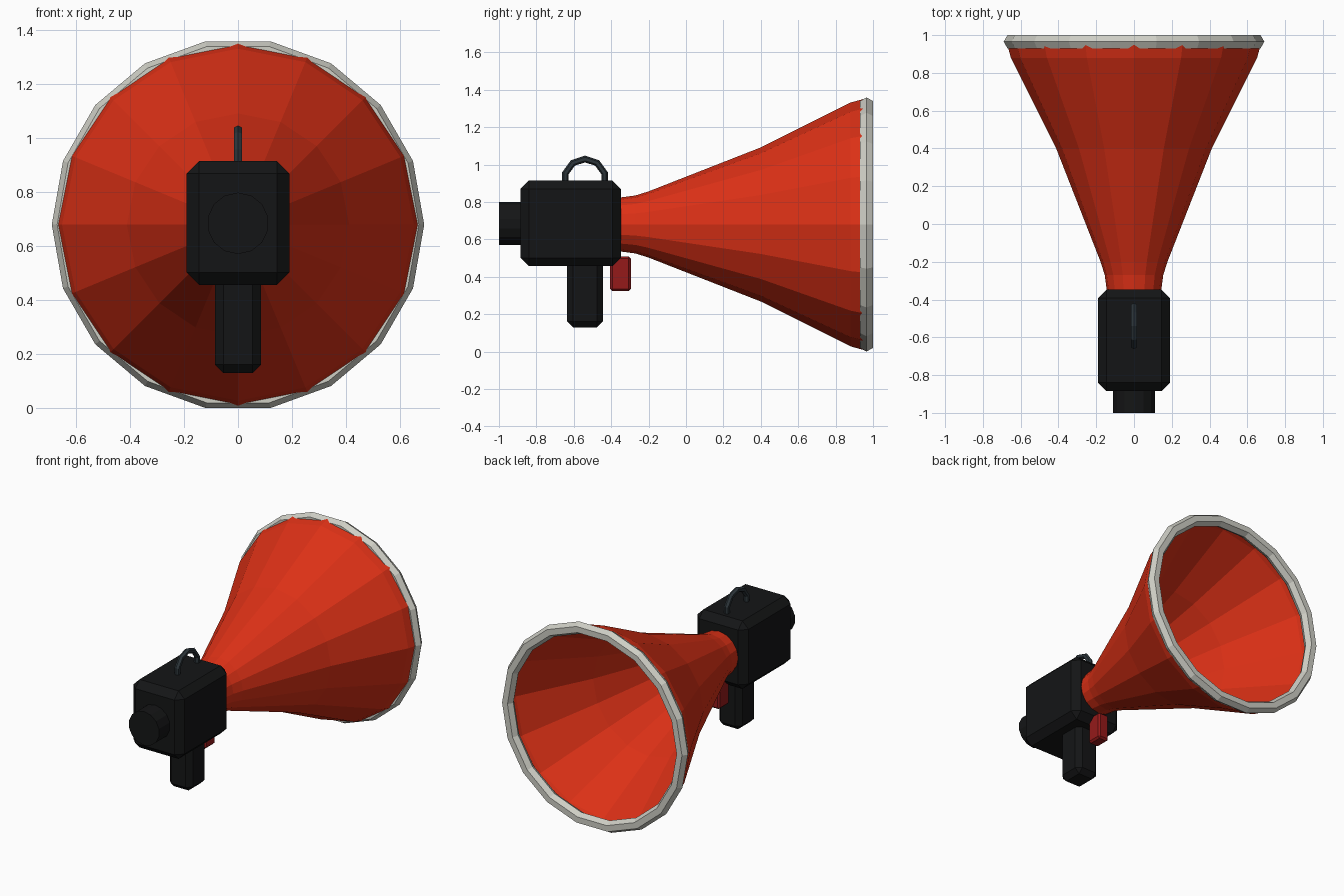
import bpy, bmesh
from math import pi, sin, cos

if "Cube" in bpy.data.objects:
    bpy.data.objects.remove(bpy.data.objects["Cube"])

AXIS_Z = 0.68  # height of the horn's centre line


def material(name, rgb):
    m = bpy.data.materials.new(name)
    m.diffuse_color = (*rgb, 1)
    m.use_nodes = True
    m.node_tree.nodes["Principled BSDF"].inputs["Base Color"].default_value = m.diffuse_color
    return m


RED = material("horn red", (0.72, 0.03, 0.008))
BLACK = material("body black", (0.007, 0.0075, 0.008))
SLATE = material("loop slate", (0.025, 0.035, 0.042))
GREY = material("rim grey", (0.62, 0.62, 0.56))
DARK_RED = material("trigger red", (0.3, 0.01, 0.01))


def finish(name, mat):
    ob = bpy.context.object
    ob.name = ob.data.name = name
    ob.data.materials.append(mat)
    return ob


def box(name, x, y, z, bevel, mat):
    """Chamfered box from (min, max) ranges."""
    bpy.ops.mesh.primitive_cube_add(size=1, location=[sum(r) / 2 for r in (x, y, z)])
    ob = finish(name, mat)
    dims = [r[1] - r[0] for r in (x, y, z)]
    for v in ob.data.vertices:
        v.co = [c * d for c, d in zip(v.co, dims)]
    mod = ob.modifiers.new("chamfer", "BEVEL")
    mod.width = bevel
    mod.segments = 1
    return ob


def lathe_y(name, profile, sides, mat):
    """Open surface of revolution around the horn axis; profile is (y, radius)."""
    bm = bmesh.new()
    rings = []
    for y, r in profile:
        angles = [2 * pi * i / sides for i in range(sides)]
        rings.append([bm.verts.new((r * sin(a), y, AXIS_Z + r * cos(a))) for a in angles])
    for a, b in zip(rings, rings[1:]):
        for i in range(sides):
            j = (i + 1) % sides
            bm.faces.new((a[i], b[i], b[j], a[j]))
    bmesh.ops.recalc_face_normals(bm, faces=bm.faces)
    me = bpy.data.meshes.new(name)
    bm.to_mesh(me)
    bm.free()
    me.materials.append(mat)
    ob = bpy.data.objects.new(name, me)
    bpy.context.collection.objects.link(ob)
    return ob


# Flared horn
lathe_y("horn", [(-0.36, 0.143), (-0.27, 0.155), (-0.2, 0.177), (0.4, 0.412),
                 (0.88, 0.652), (0.965, 0.675)], 16, RED)

# Rim around the horn mouth
bpy.ops.mesh.primitive_torus_add(location=(0, 0.965, AXIS_Z), rotation=(pi / 2, 0, 0),
                                 major_radius=0.65, minor_radius=0.04,
                                 major_segments=18, minor_segments=6)
finish("horn_rim", GREY)

# Body, grip and trigger
box("body", (-0.19, 0.19), (-0.885, -0.348), (0.457, 0.915), 0.045, BLACK)
box("grip", (-0.086, 0.086), (-0.635, -0.445), (0.13, 0.53), 0.032, BLACK)
box("trigger", (-0.04, 0.04), (-0.405, -0.295), (0.323, 0.51), 0.012, DARK_RED)

# Mouthpiece at the back
bpy.ops.mesh.primitive_cylinder_add(vertices=14, radius=0.114, depth=0.16,
                                    location=(0, -0.92, 0.685), rotation=(pi / 2, 0, 0))
finish("mouthpiece", BLACK)

# Carrying loop, lower half buried in the body
bpy.ops.mesh.primitive_torus_add(location=(0, -0.54, 0.92), rotation=(0, pi / 2, 0),
                                 major_radius=0.11, minor_radius=0.018,
                                 major_segments=10, minor_segments=6)
finish("carry_loop", SLATE)
